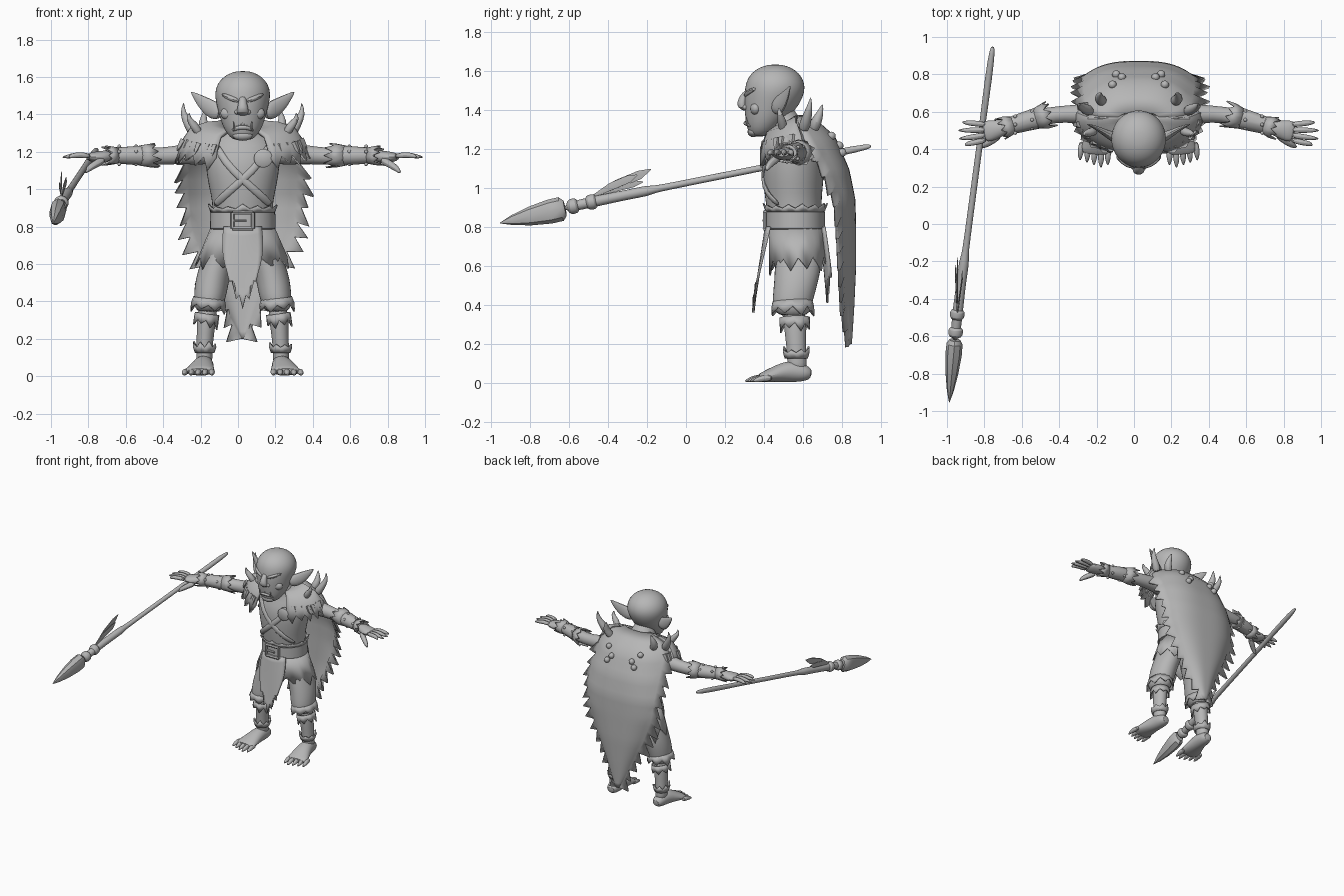
import bpy, bmesh, math, random
from mathutils import Vector as V

random.seed(4)
CX = 0.025          # body centre line
UP = V((0, 0, 1))
grey = bpy.data.materials.new("plain grey")
grey.diffuse_color = (0.47, 0.47, 0.47, 1)


def add(name, verts, faces, sub=0, thick=0, off=CX):
    me = bpy.data.meshes.new(name)
    me.from_pydata([tuple(v) for v in verts], [], faces)
    bm = bmesh.new()
    bm.from_mesh(me)
    bmesh.ops.recalc_face_normals(bm, faces=bm.faces)
    bm.to_mesh(me)
    bm.free()
    me.materials.append(grey)
    ob = bpy.data.objects.new(name, me)
    ob.location.x = off
    bpy.context.collection.objects.link(ob)
    if sub:
        m = ob.modifiers.new("round", 'SUBSURF')
        m.levels = m.render_levels = sub
    if thick:
        m = ob.modifiers.new("thickness", 'SOLIDIFY')
        m.thickness, m.offset = thick, 0
    return ob


def ring(c, t, a, b, n):
    ref = V((0, 1, 0)) if abs(t.z) > 0.8 else UP
    s = t.cross(ref).normalized()
    u = s.cross(t).normalized()
    return [V(c) + s * a * math.cos(k * math.tau / n) + u * b * math.sin(k * math.tau / n) for k in range(n)]


def tube(name, pts, n=14, axis=None, sub=1, off=CX):
    """Closed loft through (x, y, z, radius_a, radius_b) sections."""
    c = [V(p[:3]) for p in pts]
    verts, m = [], len(pts)
    for i, p in enumerate(pts):
        t = axis or (c[min(i + 1, m - 1)] - c[max(i - 1, 0)]).normalized()
        verts += ring(c[i], t, p[3], p[-1], n)
    faces = [(i * n + k, i * n + (k + 1) % n, (i + 1) * n + (k + 1) % n, (i + 1) * n + k)
             for i in range(m - 1) for k in range(n)]
    faces += [tuple(range(n)), tuple(range((m - 1) * n, m * n))]
    return add(name, verts, faces, sub, 0, off)


def jag(name, p0, r0, p1, r1, teeth=9, depth=0.05, off=CX):
    """Ragged sleeve from p0 to p1 with pointed hem."""
    p0, p1 = V(p0), V(p1)
    t = (p1 - p0).normalized()
    n = teeth * 2
    top, low = ring(p0, t, *r0, n), ring(p1, t, *r1, n)
    low = [v + t * depth * random.uniform(0.5, 1.3) + (v - p1) * 0.08 if k % 2 else v for k, v in enumerate(low)]
    return add(name, top + low, [(k, (k + 1) % n, n + (k + 1) % n, n + k) for k in range(n)], 0, 0.008, off)


def blob(name, c, r, rot=(0, 0, 0), off=CX):
    bm = bmesh.new()
    bmesh.ops.create_uvsphere(bm, u_segments=14, v_segments=8, radius=1)
    me = bpy.data.meshes.new(name)
    bm.to_mesh(me)
    bm.free()
    me.materials.append(grey)
    ob = bpy.data.objects.new(name, me)
    ob.location, ob.scale, ob.rotation_euler = V(c) + V((off, 0, 0)), r, rot
    bpy.context.collection.objects.link(ob)


def sheet(name, fn, nu, nv, thick=0.012):
    """Cloth sheet from fn(u, v, i, j), u in -1..1 and v in 0..1."""
    verts = [fn(-1 + 2 * i / nu, j / nv, i, j) for j in range(nv + 1) for i in range(nu + 1)]
    w = nu + 1
    return add(name, verts, [(j * w + i, j * w + i + 1, j * w + w + i + 1, j * w + w + i)
                             for j in range(nv) for i in range(nu)], 0, thick)


def lerp(tab, z):
    for (a, *p), (b, *q) in zip(tab, tab[1:]):
        if b <= z:
            k = min(1, max(0, (a - z) / (a - b)))
            return [x + (y - x) * k for x, y in zip(p, q)]
    return list(tab[-1][1:])


# torso and neck
tube("torso", [(0, .56, .74, .15, .13), (0, .56, .85, .165, .14), (0, .55, .93, .162, .145),
               (0, .55, 1.02, .185, .155), (0, .55, 1.12, .2, .162), (0, .56, 1.2, .205, .155),
               (0, .56, 1.27, .18, .12), (0, .53, 1.32, .095, .095), (0, .49, 1.37, .075, .08),
               (0, .47, 1.43, .07, .07)], 20, UP)
# head, brow, nose, mouth, ears
tube("head", [(0, .375, 1.262, .04, .035), (0, .385, 1.275, .065, .06), (0, .395, 1.31, .095, .085),
              (0, .42, 1.37, .12, .118), (0, .44, 1.43, .135, .145), (0, .455, 1.49, .15, .156),
              (0, .457, 1.54, .147, .152), (0, .457, 1.585, .122, .127), (0, .457, 1.617, .08, .083),
              (0, .457, 1.632, .03, .03)], 22, UP)
tube("nose", [(0, .318, 1.5, .018, .02), (0, .298, 1.47, .022, .024), (0, .285, 1.437, .03, .026),
              (0, .288, 1.41, .036, .024), (0, .31, 1.392, .022, .012)], 10, UP)
tube("lower_lip", [(-.06, .335, 1.312, .008, .008), (-.03, .312, 1.328, .014, .012), (0, .306, 1.332, .016, .013),
                   (.03, .312, 1.328, .014, .012), (.06, .335, 1.312, .008, .008)], 8)
tube("upper_lip", [(-.065, .34, 1.328, .01, .008), (0, .306, 1.358, .018, .016), (.065, .34, 1.328, .01, .008)], 8)
blob("chin", (0, .345, 1.287), (.055, .03, .028))
for s in (-1, 1):
    tube("brow", [(s * .012, .307, 1.468, .014, .014), (s * .06, .315, 1.485, .02, .017),
                  (s * .115, .36, 1.51, .015, .012)], 8)
    blob("eye", (s * .055, .333, 1.455), (.023, .018, .014))
    blob("nostril", (s * .028, .308, 1.412), (.016, .018, .014))
    blob("cheek", (s * .075, .358, 1.405), (.045, .03, .035))
    tube("tusk", [(s * .045, .318, 1.315, .008), (s * .048, .308, 1.345, .006), (s * .05, .308, 1.365, .001)], 8)
    tube("ear", [(s * .11, .455, 1.405, .035, .04), (s * .155, .475, 1.42, .024, .054), (s * .2, .5, 1.452, .016, .044),
                 (s * .24, .52, 1.487, .01, .026), (s * .278, .535, 1.522, .002, .003)], 10)

# arms, hands, bracers
for s in (-1, 1):
    tube("arm", [(s * .14, .57, 1.2, .07, .07), (s * .23, .585, 1.19, .062, .06), (s * .34, .59, 1.185, .05, .052),
                 (s * .45, .585, 1.175, .043, .045), (s * .52, .57, 1.18, .05, .048), (s * .62, .545, 1.185, .044, .042),
                 (s * .72, .515, 1.18, .033, .03)], 14)
    tube("palm", [(s * .7, .52, 1.18, .034, .03), (s * .75, .508, 1.172, .05, .036), (s * .8, .498, 1.17, .06, .03),
                  (s * .835, .49, 1.175, .055, .016)], 12)
    for k, (x, y) in enumerate(((.93, .42), (.965, .455), (.968, .5), (.945, .545))):
        y0 = .452 + k * .026
        tube("finger", [(s * .81, y0, 1.175, .016), (s * .87, (y0 * .5 + y * .5), 1.185, .017),
                        (s * .915, y0 * .3 + y * .7, 1.178, .015), (s * x, y, 1.17, .005)], 8)
    tube("thumb", [(s * .74, .48, 1.16, .024), (s * .785, .445, 1.135, .022), (s * .825, .42, 1.11, .018),
                   (s * .845, .41, 1.085, .006)], 8)
    tube("bracer", [(s * .515, .573, 1.18, .054, .05), (s * .52, .572, 1.18, .059, .056),
                    (s * .69, .524, 1.18, .046, .042), (s * .695, .523, 1.18, .04, .036)], 14, sub=0)
    jag("elbow_fur", (s * .55, .563, 1.18), (.052, .05), (s * .5, .578, 1.18), (.066, .06), 9, .045)
    jag("wrist_fur", (s * .67, .53, 1.18), (.042, .04), (s * .71, .518, 1.18), (.055, .048), 9, .04)
    for x, y in ((.57, .558), (.66, .533)):
        for a in (-1.9, -.7, .6, 1.6, 2.7):
            blob("bracer_stud", (s * x, y + .051 * math.cos(a), 1.18 + .049 * math.sin(a)), (.01,) * 3)

# belt, buckle, chest straps
tube("belt", [(0, .56, .785, .168, .144), (0, .56, .79, .176, .152), (0, .56, .875, .174, .152),
              (0, .56, .88, .165, .144)], 28, UP, 0)
jag("shirt_hem", (0, .56, .875), (.168, .146), (0, .56, .895), (.174, .152), 14, .022)
for x0, z0, x1, z1 in ((-.055, .79, .055, .79), (.055, .79, .055, .875), (.055, .875, -.055, .875), (-.055, .875, -.055, .79)):
    tube("buckle", [(x0, .404, z0, .011), (x1, .404, z1, .011)], 6, sub=0)
tube("buckle_pin", [(-.05, .403, .832, .008), (.02, .398, .832, .008)], 6, sub=0)
for s in (-1, 1):
    tube("chest_strap", [(s * .15, .47, 1.25, .012, .022), (s * .1, .408, 1.15, .012, .022), (0, .39, 1.05, .012, .022),
                         (-s * .1, .412, .965, .012, .022), (-s * .155, .48, .91, .012, .022)], 8, V((-s * .7, 0, -.7)))
tube("clasp_disc", [(.11, .41, 1.165, .05), (.11, .385, 1.165, .05), (.11, .378, 1.165, .04)], 18, sub=0)

# hip cloth and flaps
jag("hip_skirt", (0, .565, .8), (.165, .138), (0, .575, .64), (.235, .14), 11, .08)


def flap(y0, y1, z1, w):
    def fn(u, v, i, j):
        hw = w * (1 - .5 * v ** 2) * (.8 + .35 * v)
        z = .8 - (.8 - z1) * v * (1 - .35 * abs(u) ** 1.5)
        z += (.035 if i % 2 else -.02) * (v > .99)
        return (hw * u, y0 + (y1 - y0) * v + .02 * u * u, z)
    return fn


sheet("front_flap", flap(.41, .345, .38, .125), 8, 8)
sheet("back_flap", flap(.69, .725, .43, .12), 8, 8)

# legs and feet
for s in (-1, 1):
    tube("trouser_leg", [(s * .08, .57, .8, .08, .1), (s * .1, .575, .7, .09, .118), (s * .138, .575, .6, .092, .122),
                         (s * .162, .565, .52, .092, .115), (s * .173, .55, .44, .09, .108), (s * .18, .542, .385, .08, .1),
                         (s * .185, .55, .34, .064, .08)], 16, UP)
    tube("shin", [(s * .185, .555, .4, .055, .06), (s * .195, .56, .28, .052, .06), (s * .203, .565, .18, .044, .05),
                  (s * .205, .57, .1, .046, .052), (s * .205, .57, .05, .04, .05)], 14, UP)
    jag("knee_cuff", (s * .18, .545, .42), (.08, .098), (s * .183, .547, .385), (.09, .106), 8, .04)
    jag("shin_cuff", (s * .19, .557, .335), (.062, .074), (s * .195, .558, .3), (.063, .074), 8, .035)
    jag("ankle_cuff", (s * .203, .565, .125), (.048, .055), (s * .203, .565, .155), (.058, .064), 8, .025)
    tube("foot", [(s * .2, .645, .045, .03, .025), (s * .203, .61, .05, .048, .045), (s * .208, .54, .062, .054, .06),
                  (s * .218, .47, .048, .066, .046), (s * .23, .4, .03, .084, .028), (s * .232, .37, .024, .08, .02)], 14)
    for k in range(5):
        x, y = .165 + k * .034, .345 + abs(k - 1) * .013
        tube("toe", [(s * x, y + .06, .025, .018), (s * (x + .002 * k), y + .01, .024, .019),
                     (s * (x + .003 * k), y - .02, .015, .014), (s * (x + .003 * k), y - .045, .008, .003)], 8)

# cape: (z, half width, back y, forward sweep of edge)
CAPE = [(1.365, .11, .6, .03), (1.32, .24, .695, .12), (1.245, .31, .765, .16), (1.09, .325, .83, .13),
        (.94, .32, .86, .1), (.8, .305, .864, .09), (.6, .225, .864, .08), (.4, .12, .855, .06),
        (.27, .055, .847, .03), (.2, .012, .842, .01)]


def cape(u, v, i, j):
    z = 1.365 - 1.165 * v
    w, y, d = lerp(CAPE, z)
    if abs(u) > .99 and v > .1:     # torn edge
        w += random.uniform(.02, .06) if j % 2 else -random.uniform(0, .02)
        z -= random.uniform(.03, .06) if j % 2 and v < .97 else 0
    return (w * u, y - d * abs(u) ** 3, z)


sheet("cape", cape, 20, 30, .016)

# fur mantle: rings from neck to hem (radius x, radius y, z), tucked under the cape at the back
RINGS = [(.09, .085, 1.36), (.19, .145, 1.352), (.27, .2, 1.325), (.315, .232, 1.26), (.33, .245, 1.2)]


def mantle(u, v, i, j):
    a = u * 2.7
    ca = math.cos(a)
    rx, ry, z = RINGS[j]
    front = max(0, -ca)
    if j == 4 and ca < .5:
        k = random.uniform(.02, .06)
        rx, ry, z = (rx + .025, ry + .012, z - k) if i % 2 else (rx, ry, z + .015)
    x, y, z = rx * math.sin(a), .56 + ry * ca * (.78 if front else 1), z - .05 * front
    w, cy, d = lerp(CAPE, z)
    if ca > 0:
        y = min(y, cy - d * min(1, abs(x) / w) ** 3 - .014)
    return (x, y, z)


sheet("fur_mantle", mantle, 46, 4, .02)
for k in range(30):                 # loose fur tufts on the shoulders
    a, f = random.uniform(1.2, 2.65) * random.choice((-1, 1)), random.uniform(.85, 1.02)
    p = V((.315 * f * math.sin(a), .56 + .232 * f * math.cos(a) * (.78 if math.cos(a) < 0 else 1),
           1.27 - .04 * max(0, -math.cos(a))))
    d = V((math.sin(a) * .035, math.cos(a) * .02, -.06))
    tube("fur_tuft", [(*p, .02), (*(p + d * .6), .014), (*(p + d), .001)], 5, sub=0)
for s in (-1, 1):                   # shoulder horns
    for x, y, tx, ty, tz in ((.23, .5, .285, .475, 1.41), (.255, .6, .315, .64, 1.465), (.185, .65, .2, .7, 1.43)):
        tube("shoulder_horn", [(s * x, y, 1.29, .034), (s * (x + .03), y + (ty - y) * .4, 1.345, .03),
                               (s * (tx + .008), y + (ty - y) * .8, 1.345 + (tz - 1.345) * .5, .018), (s * tx, ty, tz, .002)], 9)
    for x, y, z in ((.09, .785, 1.215), (.12, .8, 1.18), (.14, .745, 1.265)):
        blob("cape_stud", (s * x, y, z), (.022, .022, .022))


# spear: sections along its length by y
def sp(y, r, r2=None):
    k = y + .47
    return (-.944 + k * (.133 if k > 0 else .09), y, .93 + k * (.2 if k > 0 else .23), r, r2 or r)


tube("spear_shaft", [sp(.95, .006), sp(.93, .016), sp(.8, .021), sp(.5, .017), sp(.2, .018), sp(-.1, .018), sp(-.17, .02),
                     sp(-.2, .03), sp(-.3, .026), sp(-.45, .03), sp(-.64, .028)], 10, off=0)
for y in (-.485, -.58):
    tube("spear_binding", [sp(y + .03, .024), sp(y + .02, .043), sp(y - .015, .043), sp(y - .03, .024)], 10, off=0)
tube("spear_head", [sp(-.62, .03, .04), sp(-.64, .043, .062), sp(-.7, .044, .062), sp(-.8, .034, .048), sp(-.89, .019, .026),
                    sp(-.953, .002)], 8, sub=0, off=0)
for dx, y1, z1, w in ((.0, -.18, 1.095, .026), (.025, -.25, 1.065, .022), (-.01, -.22, 1.03, .02)):
    x, y, z = sp(-.47, 0)[:3]
    pts = [(x, y, z + .03, .004, .008), (x + dx * .5, y * .6 + y1 * .4, z + .03 + (z1 - z) * .35, .004, w),
           (x + dx, y * .2 + y1 * .8, z + .02 + (z1 - z) * .7, .004, w), (x + dx, y1, z1, .001, .003)]
    tube("spear_feather", pts, 6, sub=0, off=0)

# smooth shading with sharp edges kept
bpy.ops.object.select_all(action='SELECT')
bpy.context.view_layer.objects.active = bpy.context.selected_objects[0]
bpy.ops.object.shade_smooth_by_angle(angle=math.radians(40))
